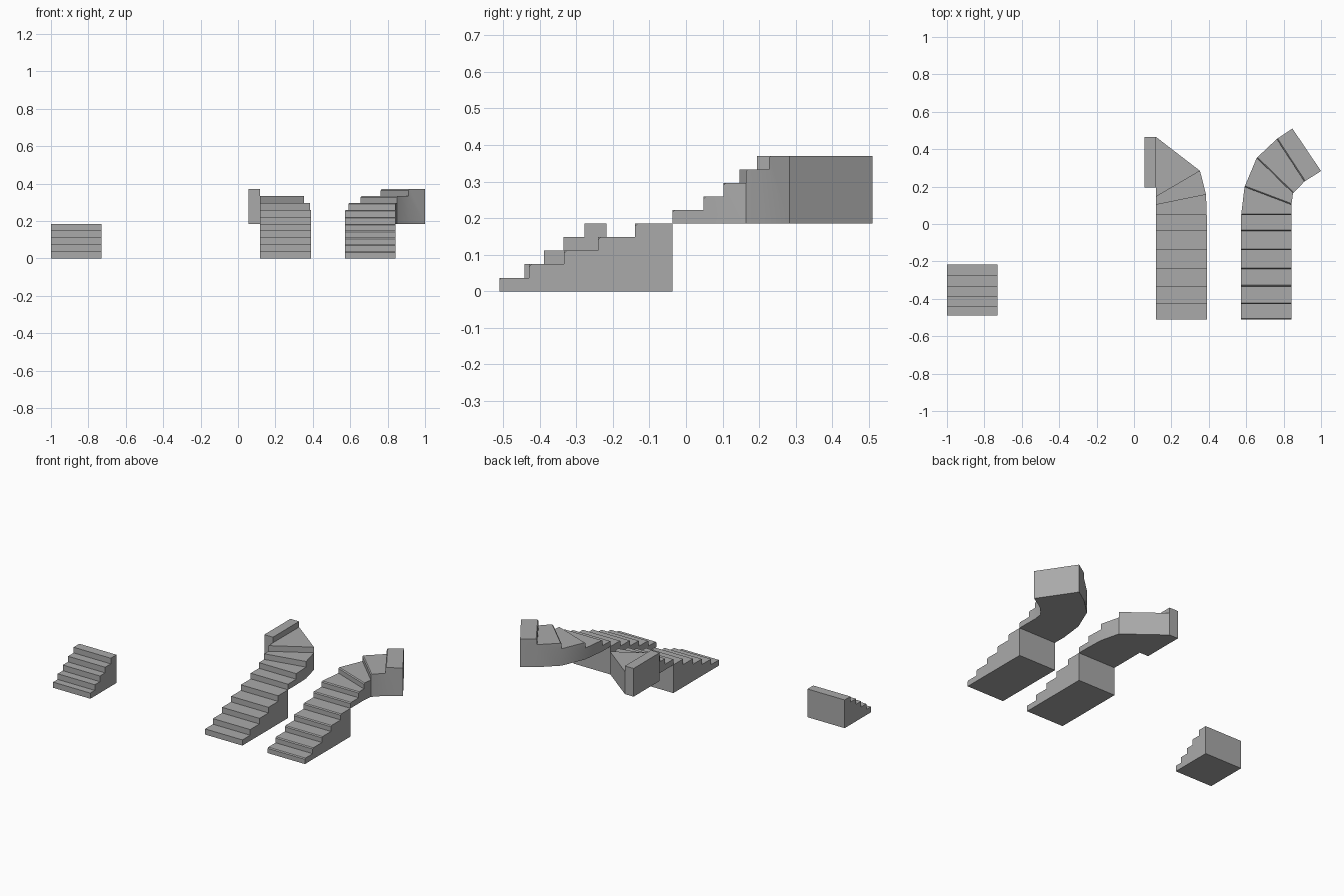
import bpy, bmesh, math

cube = bpy.data.objects.get("Cube")
if cube:
    bpy.data.objects.remove(cube, do_unlink=True)

GREY = (0.4, 0.4, 0.4, 1.0)
stone = bpy.data.materials.new("plain grey")
stone.use_nodes = True
stone.diffuse_color = GREY
stone.node_tree.nodes["Principled BSDF"].inputs["Base Color"].default_value = GREY

RISE = 0.037
MID = 5 * RISE


def flight(name, stations, base, nosing=0.0):
    """Solid flight: each station is the (left, right) plan line of a riser;
    the last one is the back wall."""
    bm = bmesh.new()
    last = len(stations) - 1
    cols = []
    for i, pair in enumerate(stations):
        low, high = base + i * RISE, base + (i + 1) * RISE
        heights = [base]
        if i > 0:
            heights.append(low)
        if i < last:
            heights.append(high)
        cols.append([[bm.verts.new((x, y, z)) for z in heights] for x, y in pair])

    nose_edges = []
    for i in range(last):
        (l0, r0), (l1, r1) = cols[i], cols[i + 1]
        # riser, tread, underside
        riser = bm.faces.new((l0[-2], r0[-2], r0[-1], l0[-1]))
        bm.faces.new((l0[-1], r0[-1], r1[1], l1[1]))
        bm.faces.new((l0[0], l1[0], r1[0], r0[0]))
        # side walls, sharing the riser corners with the step before
        bm.faces.new(l0[::-1] + [l1[0], l1[1]])
        bm.faces.new(r0 + [r1[1], r1[0]])
        nose_edges.append(next(e for e in riser.edges
                               if set(e.verts) == {l0[-1], r0[-1]}))
    left, right = cols[last]
    bm.faces.new((left[0], left[1], right[1], right[0]))

    # chamfered nosings
    if nosing:
        bmesh.ops.bevel(bm, geom=nose_edges, offset=nosing, segments=1,
                        profile=0.5, affect='EDGES')
    bmesh.ops.recalc_face_normals(bm, faces=bm.faces)

    mesh = bpy.data.meshes.new(name)
    bm.to_mesh(mesh)
    bm.free()
    mesh.materials.append(stone)
    obj = bpy.data.objects.new(name, mesh)
    bpy.context.collection.objects.link(obj)
    bpy.ops.object.select_all(action='DESELECT')
    obj.select_set(True)
    bpy.context.view_layer.objects.active = obj
    bpy.ops.object.shade_smooth_by_angle(angle=math.radians(28))
    return obj


def straight(x0, x1, ys):
    return [((x0, y), (x1, y)) for y in ys]


LOWER = (-0.51, -0.429, -0.333, -0.24, -0.139, -0.037)
UPPER = (-0.037, 0.048)

# short straight stair
flight("short_stair", straight(-1.0, -0.73, (-0.489, -0.442, -0.389, -0.335, -0.277, -0.217)), 0)

# stair turning sharply toward -x
flight("sharp_turn_lower_flight", straight(0.118, 0.389, LOWER), 0)
flight("sharp_turn_upper_flight", straight(0.118, 0.389, UPPER) + [
    ((0.118, 0.103), (0.385, 0.157)),
    ((0.118, 0.146), (0.353, 0.284)),
    ((0.118, 0.194), (0.118, 0.465)),
    ((0.055, 0.194), (0.055, 0.465)),
], MID)

# stair curving gently toward +x, with chamfered nosings
NOSE = 0.006
flight("gentle_turn_lower_flight", straight(0.573, 0.843, LOWER), 0, NOSE)
flight("gentle_turn_upper_flight", straight(0.573, 0.843, UPPER) + [
    ((0.591, 0.198), (0.842, 0.103)),
    ((0.656, 0.353), (0.85, 0.164)),
    ((0.763, 0.454), (0.911, 0.227)),
    ((0.847, 0.51), (1.0, 0.283)),
], MID, NOSE)
